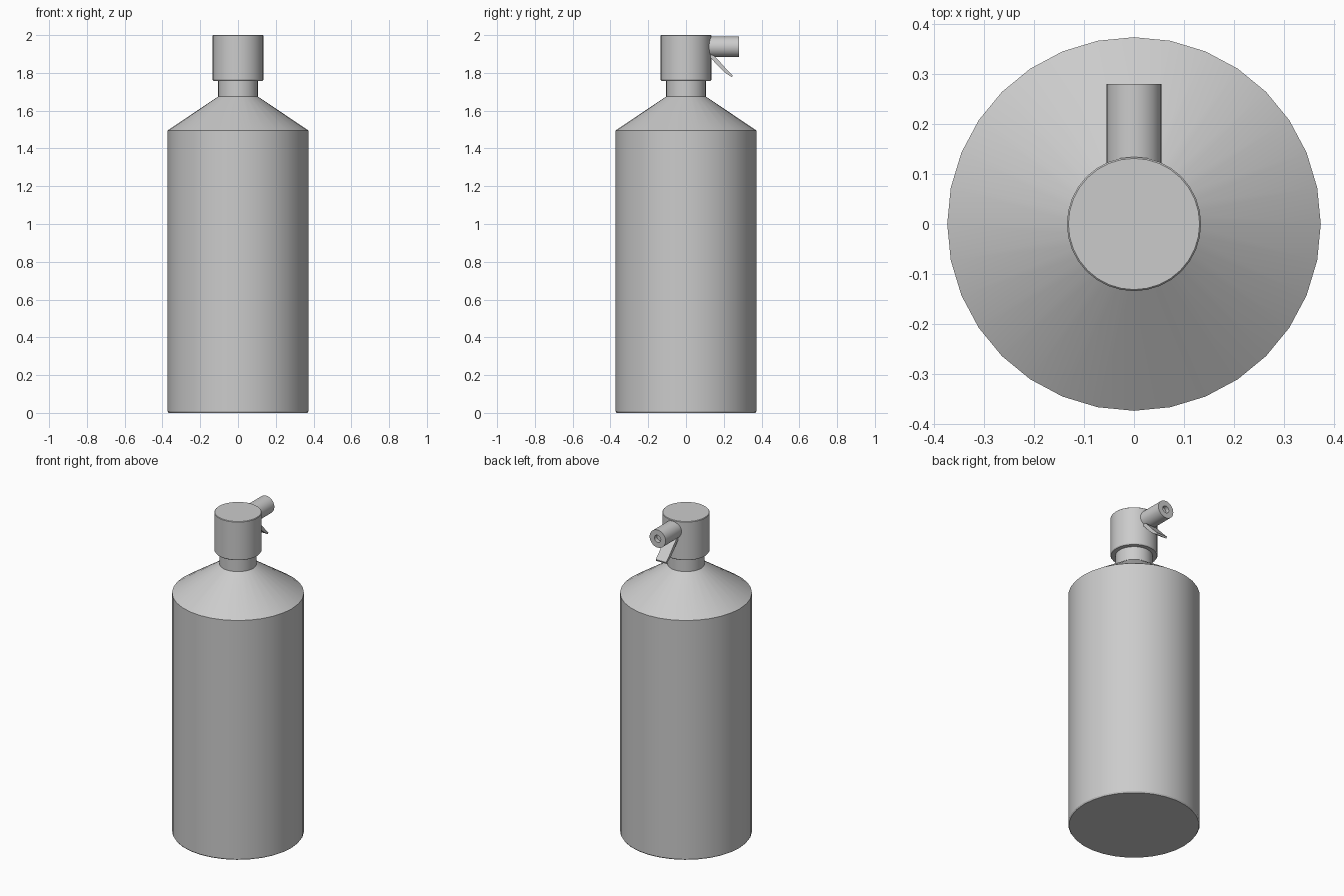
import bpy, bmesh, math
from mathutils import Matrix

if "Cube" in bpy.data.objects:
    bpy.data.objects.remove(bpy.data.objects["Cube"])


def finish(name, bm, angle=30):
    bmesh.ops.recalc_face_normals(bm, faces=bm.faces)
    mesh = bpy.data.meshes.new(name)
    bm.to_mesh(mesh)
    bm.free()
    ob = bpy.data.objects.new(name, mesh)
    bpy.context.collection.objects.link(ob)
    bpy.ops.object.select_all(action='DESELECT')
    ob.select_set(True)
    bpy.context.view_layer.objects.active = ob
    bpy.ops.object.shade_smooth_by_angle(angle=math.radians(angle))
    return ob


def lathe(name, profile, sides=32, matrix=Matrix()):
    """Turn an (r, z) profile around z; both ends are closed by n-gons."""
    bm = bmesh.new()
    rings = [[bm.verts.new((r * math.cos(2 * math.pi * i / sides),
                            r * math.sin(2 * math.pi * i / sides), z))
              for i in range(sides)] for r, z in profile]
    for a, b in zip(rings, rings[1:]):
        for i in range(sides):
            j = (i + 1) % sides
            bm.faces.new((a[i], a[j], b[j], b[i]))
    bm.faces.new(rings[0])
    bm.faces.new(rings[-1])
    bm.transform(matrix)
    return finish(name, bm)


# Bottle with sloped shoulder and neck
lathe("bottle", [(0.368, 0), (0.373, 0.008), (0.373, 1.495),
                 (0.105, 1.675), (0.105, 1.77)])

# Pump head
lathe("pump_head", [(0.130, 1.758), (0.134, 1.764), (0.134, 1.997), (0.131, 2.0)])

# Spray nozzle pointing back, with a small recessed outlet
to_back = Matrix.Translation((0, 0, 1.938)) @ Matrix.Rotation(math.radians(-90), 4, 'X')
lathe("nozzle", [(0.055, 0.09), (0.055, 0.28), (0.022, 0.28), (0.022, 0.255)],
      matrix=to_back)

# Curved trigger blade below the nozzle
upper = [(0.120, 1.900), (0.150, 1.890), (0.180, 1.858), (0.212, 1.822), (0.247, 1.787)]
lower = [(0.120, 1.888), (0.138, 1.872), (0.168, 1.838), (0.203, 1.804), (0.243, 1.777)]
bm = bmesh.new()
sections = [[bm.verts.new((x, y, z)) for x, (y, z) in
             ((-0.036, u), (0.036, u), (0.036, l), (-0.036, l))]
            for u, l in zip(upper, lower)]
for a, b in zip(sections, sections[1:]):
    for i in range(4):
        j = (i + 1) % 4
        bm.faces.new((a[i], a[j], b[j], b[i]))
bm.faces.new(sections[0])
bm.faces.new(sections[-1])
finish("trigger", bm)
